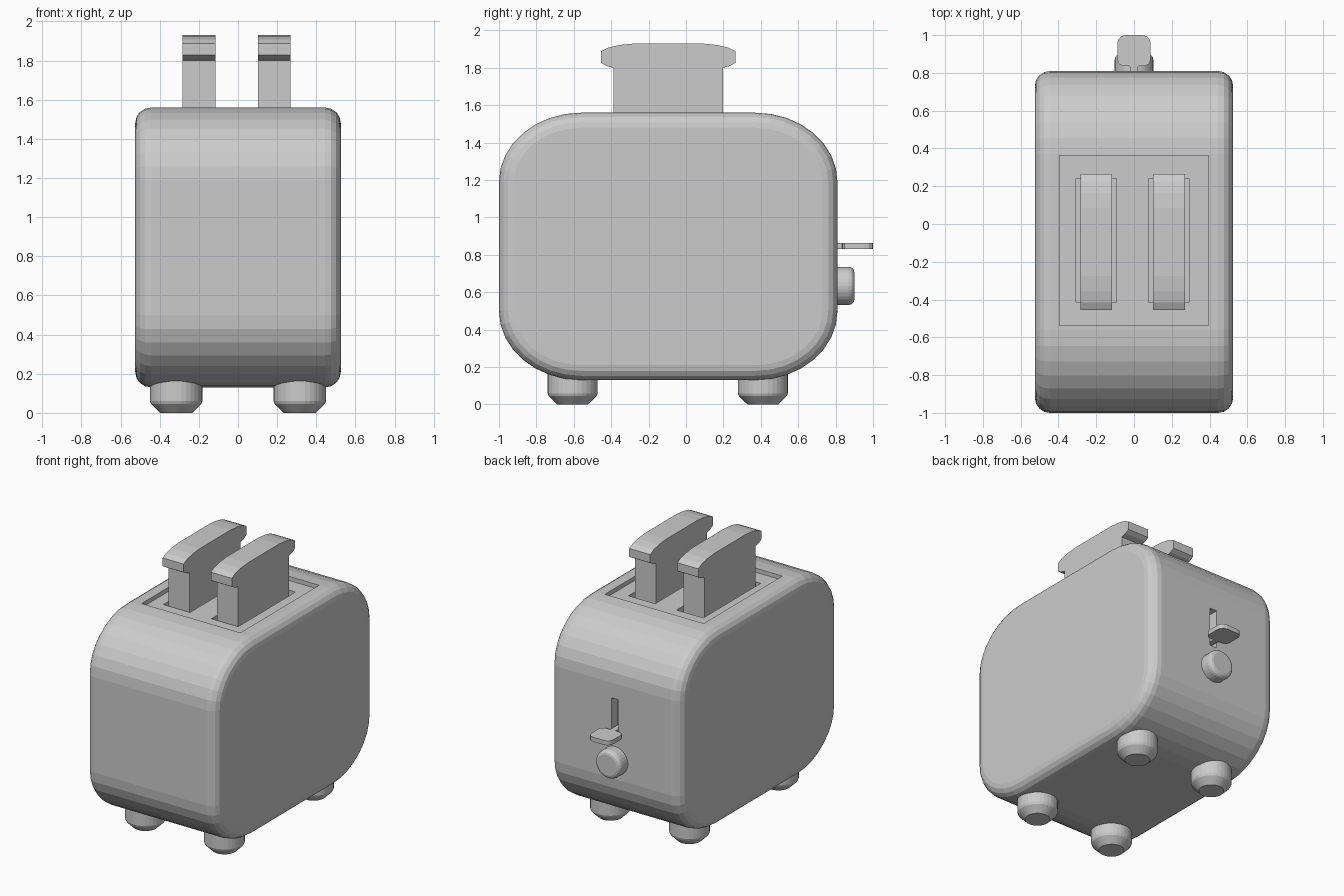
import bpy, bmesh
from math import sin, cos, pi
from mathutils import Matrix, Vector

if "Cube" in bpy.data.objects:
    bpy.data.objects.remove(bpy.data.objects["Cube"])


def finish(name, bm):
    bmesh.ops.recalc_face_normals(bm, faces=bm.faces)
    me = bpy.data.meshes.new(name)
    bm.to_mesh(me)
    bm.free()
    ob = bpy.data.objects.new(name, me)
    bpy.context.collection.objects.link(ob)
    return ob


def prism(name, pts, lo, hi, axis):
    """Extrude a 2D outline: (y, z) along x, or (x, y) along z."""
    bm = bmesh.new()
    place = (lambda p, d: (d, p[0], p[1])) if axis == 'x' else (lambda p, d: (p[0], p[1], d))
    face = bm.faces.new([bm.verts.new(place(p, lo)) for p in pts])
    new = bmesh.ops.extrude_face_region(bm, geom=[face])['geom']
    offset = Vector(place((0, 0), hi - lo))
    bmesh.ops.translate(bm, vec=offset, verts=[v for v in new if isinstance(v, bmesh.types.BMVert)])
    return finish(name, bm)


def box(name, x, y, z):
    return prism(name, [(x[0], y[0]), (x[1], y[0]), (x[1], y[1]), (x[0], y[1])], z[0], z[1], 'z')


def rounded(u0, u1, v0, v1, ru, rv, n):
    """Rectangle outline with elliptical corners."""
    pts = []
    corners = [(u1 - ru, v1 - rv), (u0 + ru, v1 - rv), (u0 + ru, v0 + rv), (u1 - ru, v0 + rv)]
    for q, (cu, cv) in enumerate(corners):
        for i in range(n + 1):
            a = (q + i / n) * pi / 2
            pts.append((cu + ru * cos(a), cv + rv * sin(a)))
    return pts


def lathe(name, profile, matrix, n=32):
    """Closed solid of revolution from (radius, height) rings."""
    bm = bmesh.new()
    rings = [[bm.verts.new((r * cos(2 * pi * i / n), r * sin(2 * pi * i / n), h)) for i in range(n)]
             for r, h in profile]
    for a, b in zip(rings, rings[1:]):
        for i in range(n):
            j = (i + 1) % n
            bm.faces.new((a[i], a[j], b[j], b[i]))
    bm.faces.new(rings[0][::-1])
    bm.faces.new(rings[-1])
    bm.transform(matrix)
    return finish(name, bm)


def apply(ob, mod):
    bpy.context.view_layer.objects.active = ob
    bpy.ops.object.modifier_apply(modifier=mod.name)


def cut(ob, cutter):
    mod = ob.modifiers.new("cut", 'BOOLEAN')
    mod.operation, mod.solver, mod.object = 'DIFFERENCE', 'EXACT', cutter
    apply(ob, mod)
    bpy.data.objects.remove(cutter)


# Body shell with rounded side edges
body = prism("body", rounded(-1.0, 0.81, 0.13, 1.56, 0.44, 0.37, 8), -0.525, 0.525, 'x')
bevel = body.modifiers.new("edge_rounding", 'BEVEL')
bevel.width, bevel.segments = 0.08, 4
bevel.limit_method, bevel.angle_limit = 'ANGLE', 1.0
apply(body, bevel)

# Recessed top panel, bread slots and lever groove
slice_x = (-0.2, 0.185)
cut(body, box("panel_cutter", (-0.395, 0.395), (-0.537, 0.362), (1.53, 1.8)))
for x in slice_x:
    cut(body, box("slot_cutter", (x - 0.107, x + 0.107), (-0.415, 0.24), (1.2, 1.8)))
cut(body, box("groove_cutter", (-0.028, 0.028), (0.74, 0.95), (0.8, 1.08)))

# Bread slices with an overhanging crown
half = [(0.2915, 1.2), (0.2915, 1.8), (0.33, 1.81), (0.36, 1.828), (0.36, 1.888),
        (0.32, 1.908), (0.26, 1.922), (0.18, 1.93)]
outline = [(-0.095 + y, z) for y, z in half] + [(-0.095 - y, z) for y, z in reversed(half)]
for side, x in zip(("left", "right"), slice_x):
    prism(side + "_bread_slice", outline, x - 0.084, x + 0.084, 'x')

# Feet
foot = [(0.082, 0), (0.128, 0.045), (0.134, 0.06), (0.134, 0.25)]
for end, y in (("front", -0.606), ("back", 0.411)):
    for side, x in (("left", -0.316), ("right", 0.316)):
        lathe(f"{end}_{side}_foot", foot, Matrix.Translation((x, y, 0)))

# Timer knob on the back
knob = [(0.102, -0.03), (0.102, 0.06), (0.098, 0.075), (0.088, 0.086), (0.074, 0.09)]
lathe("timer_knob", knob, Matrix.Translation((0, 0.81, 0.634)) @ Matrix.Rotation(-pi / 2, 4, 'X'))

# Push-down lever: stem in the groove widening to a rounded paddle
half = [(0.021, 0.73), (0.021, 0.835), (0.06, 0.837), (0.08, 0.848), (0.088, 0.87),
        (0.088, 0.955), (0.082, 0.978), (0.068, 0.994), (0.045, 1.0)]
prism("lever", half + [(-x, y) for x, y in reversed(half)], 0.832, 0.864, 'z')
